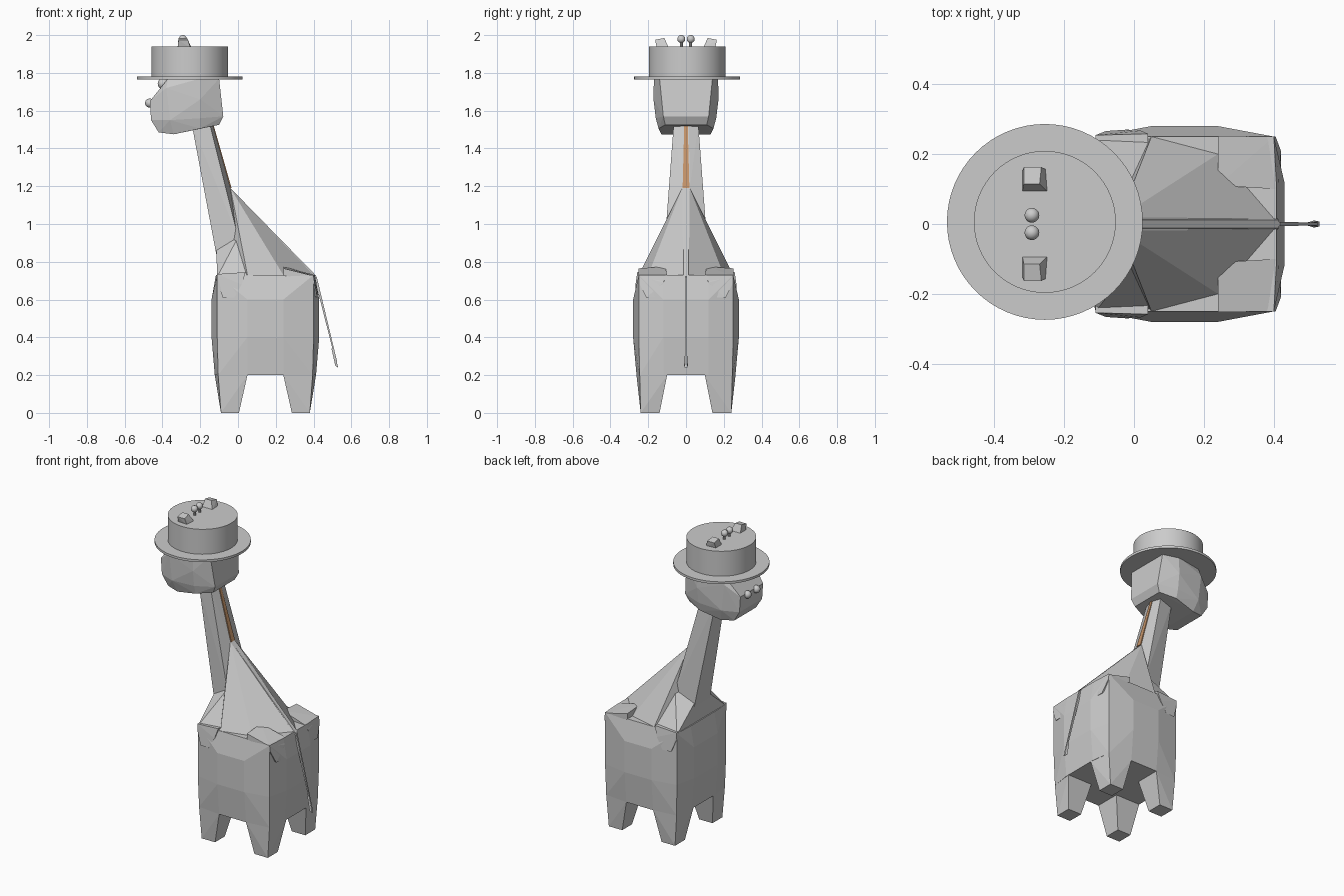
import bpy, bmesh, math
from mathutils import Vector


def finish(name, bm, color=None):
    me = bpy.data.meshes.new(name)
    bm.to_mesh(me)
    bm.free()
    ob = bpy.data.objects.new(name, me)
    bpy.context.collection.objects.link(ob)
    if color:
        m = bpy.data.materials.new(name)
        m.diffuse_color = color
        me.materials.append(m)
    return ob


def hull(name, pts, mirror=False, color=None):
    """Faceted solid around points; mirror adds the same points at -y."""
    pts = [Vector(p) for p in pts]
    if mirror:
        pts += [Vector((p.x, -p.y, p.z)) for p in pts if p.y]
    bm = bmesh.new()
    for p in pts:
        bm.verts.new(p)
    r = bmesh.ops.convex_hull(bm, input=bm.verts)
    loose = [v for v in bm.verts if not v.link_faces]
    bmesh.ops.delete(bm, geom=loose, context='VERTS')
    bmesh.ops.dissolve_limit(bm, angle_limit=0.02, verts=bm.verts, edges=bm.edges)
    bmesh.ops.recalc_face_normals(bm, faces=bm.faces)
    return finish(name, bm, color)


def drum(name, r, z0, z1, x, y, segs=64):
    bpy.ops.mesh.primitive_cylinder_add(vertices=segs, radius=r, depth=z1 - z0,
                                        location=(x, y, (z0 + z1) / 2))
    bpy.context.object.name = name
    bpy.ops.object.shade_smooth_by_angle(angle=math.radians(30))


def ball(name, r, loc):
    bpy.ops.mesh.primitive_uv_sphere_add(segments=20, ring_count=12, radius=r, location=loc)
    bpy.context.object.name = name
    bpy.ops.object.shade_smooth_by_angle(angle=math.radians(40))


# Barrel body: rectangle with bulging ends and sides at four heights
CX = 0.145
pts = []
for z, cx, cy, end, side in [(0.2, .25, .245, .268, .262), (0.4, .255, .25, .285, .28),
                             (0.6, .255, .25, .285, .28), (0.73, .255, .25, .262, .252)]:
    for s in (-1, 1):
        pts += [(CX + s * cx, cy, z), (CX + s * end, 0.12, z), (CX + s * 0.095, side, z)]
hull("body", pts, True)

# Four tapered legs
for sx, ex in ((-1, "front"), (1, "back")):
    for sy, ey in ((-1, "right"), (1, "left")):
        top = [(.25, .245), (.095, .262), (.268, .10), (.095, .10)]
        foot = [(.235, .24), (.14, .24), (.235, .14), (.14, .14)]
        hull(f"{ex}_{ey}_leg",
             [(CX + sx * a, sy * b, .2) for a, b in top] +
             [(CX + sx * a, sy * b, 0) for a, b in foot])

# Chest and sloping back rising to the neck
hull("chest", [(-.11, .25, .72), (.05, .25, .72), (-.115, .08, .86), (0, .11, .93)], True)
hull("back_slope", [(-.04, .02, 1.19), (0, .11, .93), (.05, .25, .73), (-.05, .1, .73),
                    (.24, .2, .73), (.41, .015, .72)], True)
hull("spine_ridge", [(-.045, .012, 1.195), (.415, .012, .725), (0, .03, 1.1),
                     (.36, .03, .73), (0, .02, .8)], True)

# Shoulder and hip plates
for s, side in ((-1, "right"), (1, "left")):
    hull(side + "_shoulder", [(x, s * y, z) for x, y, z in [
        (-.11, .15, .735), (-.11, .254, .735), (.04, .15, .745), (.04, .258, .745),
        (-.11, .254, .69), (.02, .267, .68), (-.08, .266, .61), (-.02, .27, .61)]])
    hull(side + "_hip", [(x, s * y, z) for x, y, z in [
        (.24, .11, .775), (.24, .252, .765), (.40, .25, .725), (.405, .10, .73),
        (.24, .11, .7), (.24, .252, .73), (.405, .25, .69), (.415, .12, .69),
        (.42, .21, .61), (.42, .15, .61)]])

# Neck and mane
hull("neck", [(-.245, .05, 1.53), (-.15, .065, 1.53), (-.135, .015, 1.53),
              (-.115, .08, .84), (0, .11, .93), (-.04, .02, 1.19), (.02, .08, .8)], True)
hull("mane", [(-.14, .009, 1.53), (-.131, .009, 1.53), (-.05, .018, 1.19),
              (-.034, .018, 1.19)], True, (0.55, 0.29, 0.14, 1))

# Head
hull("head", [(-.46, .115, 1.55), (-.467, .115, 1.65), (-.42, .11, 1.485), (-.34, .13, 1.475),
              (-.36, .155, 1.55), (-.38, .155, 1.72), (-.40, .12, 1.725), (-.37, .14, 1.77),
              (-.2, .145, 1.505), (-.2, .16, 1.56), (-.2, .172, 1.66), (-.2, .17, 1.77),
              (-.1, .11, 1.525), (-.078, .12, 1.57), (-.1, .14, 1.77)], True)

# Hat
drum("hat_brim", .28, 1.765, 1.78, -.255, .006)
drum("hat_crown", .203, 1.77, 1.94, -.255, .006)

# Paired face and head details
for s, side in ((-1, "right"), (1, "left")):
    ball(side + "_nostril", .024, (-.468, s * .045, 1.64))
    ball(side + "_eye", .03, (-.395, s * .08, 1.742))
    ball(side + "_horn_tip", .021, (-.292, s * .025, 1.979))
    drum(side + "_horn", .008, 1.93, 1.97, -.29, s * .025, 10)
    hull(side + "_ear", [(x, s * y, z) for x, y, z in [
        (-.32, .09, 1.93), (-.245, .09, 1.93), (-.32, .15, 1.93), (-.25, .155, 1.93),
        (-.315, .115, 1.985), (-.27, .115, 1.985), (-.315, .163, 1.975), (-.265, .163, 1.975)]])

# Tail with tuft
hull("tail", [(.402, .006, .725), (.417, .006, .72), (.518, .004, .27), (.525, .004, .27)], True)
hull("tail_tuft", [(.495, .004, .34), (.507, .004, .34), (.515, .01, .25), (.53, .007, .24)], True)
